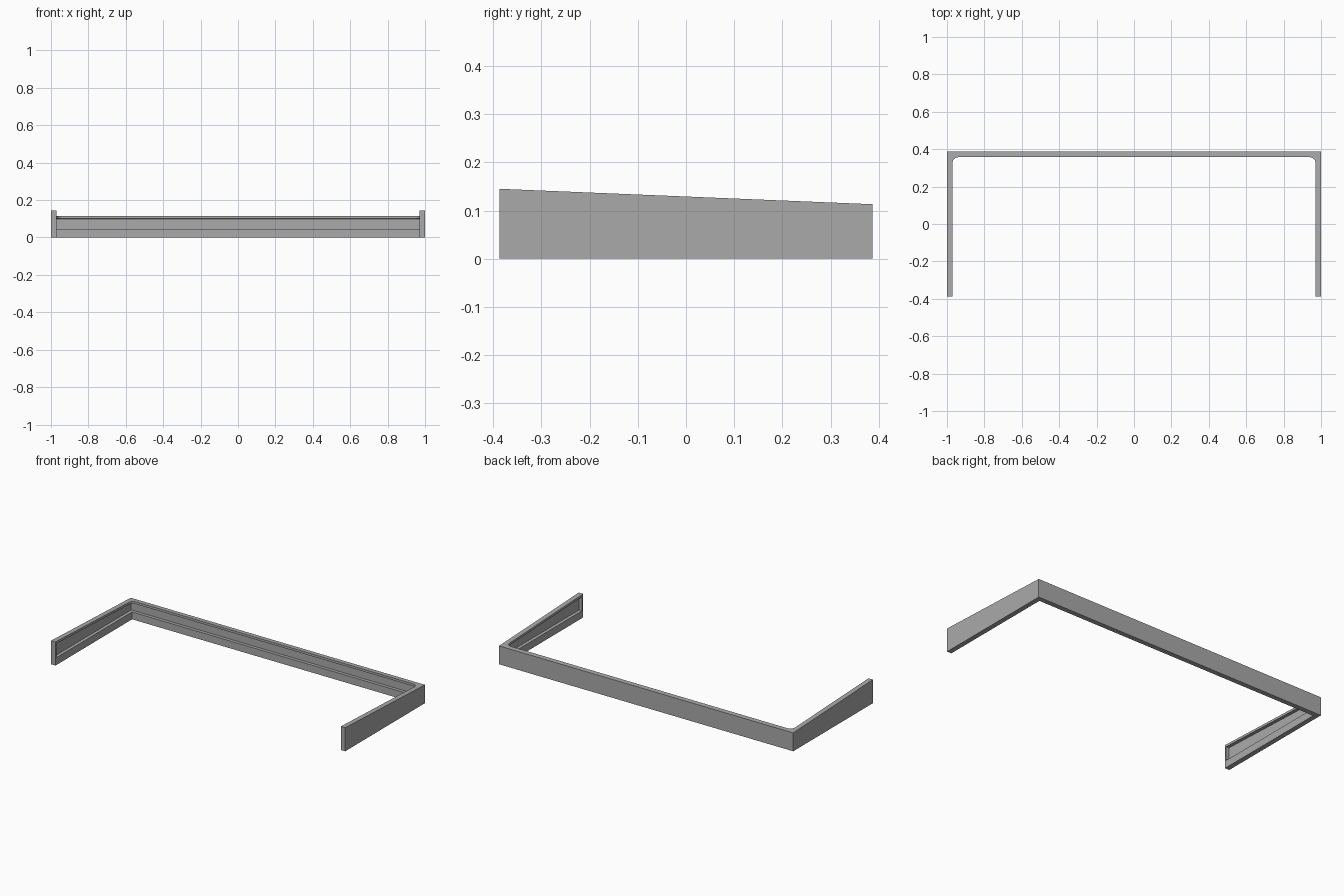
import bpy, bmesh
from math import cos, sin, pi

cube = bpy.data.objects.get("Cube")
if cube:
    bpy.data.objects.remove(cube, do_unlink=True)

HALF_X, HALF_Y = 1.0, 0.387
WALL, GROOVE, CAP = 0.03, 0.02, 0.01
INNER_X, INNER_Y = HALF_X - WALL, HALF_Y - WALL
RADIUS = 0.03

grey = bpy.data.materials.new("grey")
grey.use_nodes = True
grey.diffuse_color = (0.4, 0.4, 0.4, 1)
grey.node_tree.nodes["Principled BSDF"].inputs["Base Color"].default_value = (0.4, 0.4, 0.4, 1)


def slope(y, drop=0.0):
    """Height of the sloping top edge, lowest at the back."""
    return 0.129 - 0.0413 * y - drop


def prism(name, outline, bottom, top):
    """Extrude a plan outline between a flat bottom and a top given by a function of y."""
    bm = bmesh.new()
    low = [bm.verts.new((x, y, bottom)) for x, y in outline]
    high = [bm.verts.new((x, y, top(y))) for x, y in outline]
    bm.faces.new(low[::-1])
    bm.faces.new(high)
    n = len(outline)
    for i in range(n):
        j = (i + 1) % n
        bm.faces.new((low[i], low[j], high[j], high[i]))
    bmesh.ops.recalc_face_normals(bm, faces=bm.faces)
    mesh = bpy.data.meshes.new(name)
    bm.to_mesh(mesh)
    bm.free()
    mesh.materials.append(grey)
    obj = bpy.data.objects.new(name, mesh)
    bpy.context.collection.objects.link(obj)
    return obj


def rect(x, front, back):
    return [(-x, front), (x, front), (x, back), (-x, back)]


# Solid block with sloping top
frame = prism("surround_frame", rect(HALF_X, -HALF_Y, HALF_Y), 0, slope)

# Inner groove, closed at the front ends of the arms
groove = prism("groove_cutter",
               rect(INNER_X + GROOVE, -HALF_Y + CAP, INNER_Y + GROOVE),
               0.045, lambda y: slope(y, 0.014))

# Upper opening with rounded back corners
arc = [(INNER_X - RADIUS + RADIUS * cos(a), INNER_Y - RADIUS + RADIUS * sin(a))
       for a in (i * pi / 16 for i in range(9))]
rounded = ([(-INNER_X, -0.5), (INNER_X, -0.5)] + arc
           + [(-x, y) for x, y in reversed(arc)])
upper = prism("upper_opening_cutter", rounded, 0.07, lambda y: 0.3)

# Lower opening with square back corners
lower = prism("lower_opening_cutter", rect(INNER_X, -0.5, INNER_Y), -0.1, lambda y: 0.075)

bpy.context.view_layer.objects.active = frame
for cutter in (groove, upper, lower):
    mod = frame.modifiers.new(cutter.name, 'BOOLEAN')
    mod.operation = 'DIFFERENCE'
    mod.solver = 'EXACT'
    mod.object = cutter
    cutter.hide_render = True
    bpy.ops.object.modifier_apply(modifier=mod.name)
    bpy.data.objects.remove(cutter, do_unlink=True)

bpy.ops.object.select_all(action='DESELECT')
frame.select_set(True)
bpy.ops.object.shade_smooth_by_angle(angle=pi / 6)
